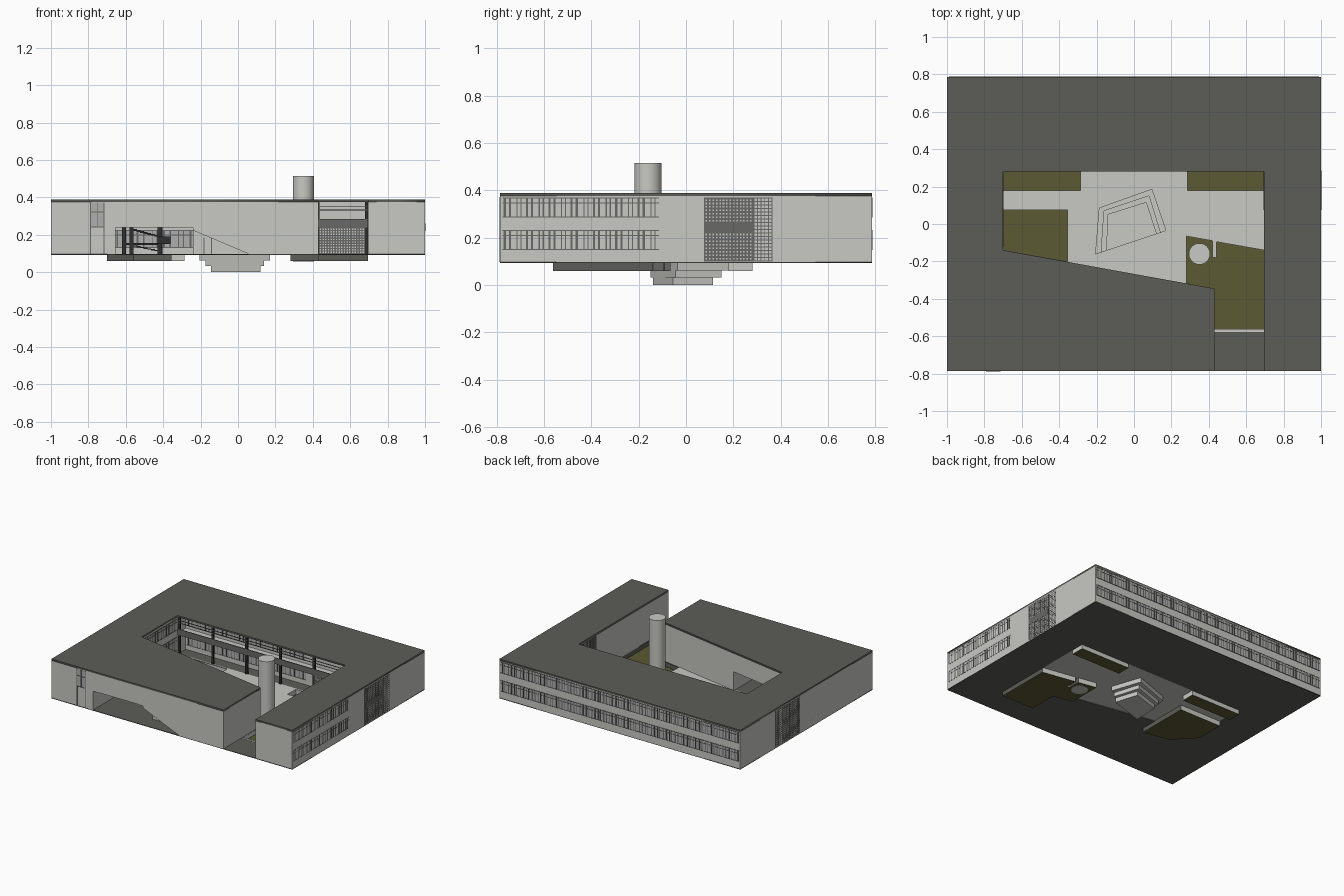
import bpy, bmesh
from mathutils import Matrix, Vector

if "Cube" in bpy.data.objects:
    bpy.data.objects.remove(bpy.data.objects["Cube"])


def material(name, rgb):
    m = bpy.data.materials.new(name)
    m.use_nodes = True
    m.diffuse_color = (*rgb, 1)
    m.node_tree.nodes["Principled BSDF"].inputs["Base Color"].default_value = (*rgb, 1)
    return m


LIGHT = material("pale concrete", (.58, .58, .55))
DARK = material("dark grey roofing", (.108, .108, .096))
GRASS = material("olive grass", (.105, .1, .033))
FRAME = material("grey frame", (.14, .14, .135))
PANE = material("pale glass", (.42, .43, .42))
STEEL = material("black steel", (.03, .03, .03))

BASE, TOP = .096, .376
FRONT, BACK = -.785, .785


def finish(name, bm, *mats):
    bmesh.ops.recalc_face_normals(bm, faces=bm.faces)
    me = bpy.data.meshes.new(name)
    bm.to_mesh(me)
    bm.free()
    ob = bpy.data.objects.new(name, me)
    bpy.context.collection.objects.link(ob)
    for m in mats:
        me.materials.append(m)
    return ob


def boxes(name, spans, mat):
    """One object from a list of ((x0, x1), (y0, y1), (z0, z1)) boxes."""
    bm = bmesh.new()
    for span in spans:
        mid = Vector([(a + b) / 2 for a, b in span])
        size = [abs(b - a) for a, b in span]
        bmesh.ops.create_cube(bm, size=1, matrix=Matrix.Translation(mid) @ Matrix.Diagonal((*size, 1)))
    return finish(name, bm, mat)


def slab(name, loops, z0, z1, mat):
    """Flat filled outline; later loops are holes."""
    cu = bpy.data.curves.new(name, "CURVE")
    cu.dimensions, cu.fill_mode, cu.extrude = "2D", "BOTH", (z1 - z0) / 2
    for loop in loops:
        sp = cu.splines.new("POLY")
        sp.points.add(len(loop) - 1)
        for p, (x, y) in zip(sp.points, loop):
            p.co = (x, y, 0, 1)
        sp.use_cyclic_u = True
    ob = bpy.data.objects.new(name, cu)
    bpy.context.collection.objects.link(ob)
    ob.location.z = (z0 + z1) / 2
    cu.materials.append(mat)
    return ob


def prism(name, pts, along, mat):
    """Solid from a closed list of 3D points swept by a vector."""
    bm = bmesh.new()
    f = bm.faces.new([bm.verts.new(p) for p in pts])
    ext = bmesh.ops.extrude_face_region(bm, geom=[f])
    bmesh.ops.translate(bm, vec=along, verts=[v for v in ext["geom"] if isinstance(v, bmesh.types.BMVert)])
    return finish(name, bm, mat)


def pit(name, rings, *mats):
    """Open sunken shell: rings of (outline, z) from the rim down, then a floor."""
    bm = bmesh.new()
    loops = [[bm.verts.new((x, y, z)) for x, y in pts] for pts, z in rings]
    for a, b in zip(loops, loops[1:]):
        n = len(a)
        for i in range(n):
            bm.faces.new((a[i], a[(i + 1) % n], b[(i + 1) % n], b[i]))
    bm.faces.new(loops[-1])
    return finish(name, bm, *mats)


def rect(x0, x1, y0, y1):
    return [(x0, y0), (x1, y0), (x1, y1), (x0, y1)]


# Ground, courtyard paving and roof
courtyard = [(-.7, .28), (.695, .28), (.695, -.57), (.43, -.57), (.43, -.345), (-.7, -.14)]
plaza = [(-.71, .29), (.705, .29), (.705, -.578), (.42, -.578), (.42, -.36), (-.71, -.155)]
back_right_bed = rect(.285, .696, .18, .28)
back_left_bed = rect(-.7, -.285, .18, .28)
left_lawn = [(-.7, .075), (-.355, .075), (-.355, -.2), (-.7, -.14)]
right_lawn = [(.28, -.065), (.42, -.09), (.42, -.18), (.44, -.18), (.44, -.095), (.696, -.14),
              (.696, -.562), (.43, -.562), (.43, -.345), (.28, -.318)]
tiers = [[(-.205, -.16), (-.185, .085), (.095, .185), (.17, -.035)],
         [(-.175, -.15), (-.16, .07), (.08, .15), (.14, -.045)],
         [(-.145, -.14), (-.14, .05), (.065, .115), (.12, -.055)]]
slab("ground_slab", [rect(-1, 1, FRONT, BACK), courtyard], .092, BASE, DARK)
slab("courtyard_paving",
     [plaza, back_right_bed, back_left_bed, left_lawn, right_lawn, tiers[0]], BASE, .098, LIGHT)
slab("roof", [[(-1, FRONT), (.43, FRONT), (.43, -.345), (-.7, -.14), (-.7, .28), (.695, .28),
               (.695, FRONT), (1, FRONT), (1, BACK), (-1, BACK)]], TOP, .388, DARK)

# Sunken lawns: grass floor, pale sides, dark outer sides on the large ones
left_lawn_shell = [(-.7, .075), (-.355, .075), (-.355, -.33), (-.56, -.29), (-.7, -.14)]
for name, outline, large in (("back_right_bed", back_right_bed, False), ("back_left_bed", back_left_bed, False),
                             ("left_lawn", left_lawn_shell, True), ("right_lawn", right_lawn, True)):
    ob = pit(name, [(outline, BASE), (outline, .06)], LIGHT, GRASS, DARK)
    for f in ob.data.polygons:
        if abs(f.normal.z) > .5:
            f.material_index = 1
        elif large and (f.normal.y < -.5 or f.normal.x > .8):
            f.material_index = 2

# Stepped amphitheatre sunk into the paving
levels = [.098, .062, .032, 0]
pit("amphitheatre", [(t, z) for i, t in enumerate(tiers) for z in levels[i:i + 2]], LIGHT)

# Round tower
bm = bmesh.new()
bmesh.ops.create_cone(bm, cap_ends=True, segments=40, radius1=.057, radius2=.057, depth=.457,
                      matrix=Matrix.Translation((.35, -.16, .2865)))
tower = finish("round_tower", bm, LIGHT)
bpy.context.view_layer.objects.active = tower
tower.select_set(True)
bpy.ops.object.shade_smooth_by_angle()

# Wings
wall_z = (BASE, TOP)
boxes("left_side_wing", [((-1, -.7), (FRONT, BACK), wall_z)], LIGHT)
boxes("right_side_wing", [((.695, 1), (FRONT, BACK), wall_z)], LIGHT)
boxes("back_wing", [((-.7, .695), (.38, BACK), wall_z)], LIGHT)
front_wing = prism("front_wing", [(-.7, FRONT, BASE), (.43, FRONT, BASE), (.43, -.345, BASE), (-.7, -.14, BASE)],
                   (0, 0, TOP - BASE), LIGHT)


# Entrance: a passage through the wing and a sloping recess beside it
def cut(target, cutter):
    mod = target.modifiers.new("cut", "BOOLEAN")
    mod.operation, mod.object, mod.solver = "DIFFERENCE", cutter, "EXACT"
    bpy.context.view_layer.objects.active = target
    bpy.ops.object.modifier_apply(modifier=mod.name)
    bpy.data.objects.remove(cutter)


cut(front_wing, boxes("passage_cutter", [((-.655, -.24), (-1, 0), (.05, .238))], LIGHT))
cut(front_wing, prism("recess_cutter", [(-.6, -1, .05), (-.6, -1, .24), (-.28, -1, .24), (.06, -1, BASE),
                                        (.06, -1, .05)], (0, .33, 0), LIGHT))

# Steel stair inside the passage
stair = [((x, x + .02), (-.5, -.48), (BASE, .238)) for x in (-.62, -.58, -.43)]
stair += [((-.43, -.36), (-.55, -.4), (.15, .19)), ((-.62, -.43), (-.5, -.4), (.145, .155))]
for i in range(9):
    x = -.58 + i * .019
    stair.append(((x, x + .021), (-.5, -.4), (.225 - i * .005, .235 - i * .005)))
    stair.append(((x, x + .021), (-.5, -.4), (.14 - i * .004, .147 - i * .004)))
boxes("passage_stair", stair, STEEL)
boxes("recess_door", [((x, x + .005), (-.674, -.668), (BASE, .185)) for x in (-.185, -.145)], FRAME)


# Facade details are laid on a wall plane: axis of its normal, position, outward sign
def on_wall(wall, u, z, depth):
    axis, pos, sign = wall
    d = tuple(sorted((pos - sign * .003, pos + sign * depth)))
    return (d, u, z) if axis == "x" else (u, d, z)


def windows(name, wall, u0, u1, z0, z1, pitch=.1):
    boxes(name + "_glass", [on_wall(wall, (u0, u1), (z0, z1), .001)], PANE)
    bars = [on_wall(wall, (u0, u1), (z, z + .004), .003) for z in (z0, z1 - .004, z0 + .7 * (z1 - z0))]
    n = round((u1 - u0) / pitch)
    step = (u1 - u0) / n
    for i in range(n):
        for off, w in ((.05, .009), (.28, .009), (.62, .005), (.8, .005)):
            u = u0 + (i + off) * step
            bars.append(on_wall(wall, (u, u + w), (z0, z1), .003))
    boxes(name + "_frames", bars, FRAME)


def lattice(name, wall, u0, u1, z0, z1, thick=.006, pitch=.015):
    boxes(name + "_backing", [on_wall(wall, (u0, u1), (z0, z1), .001)], LIGHT)
    bars = []
    for a, b, upright in ((u0, u1, True), (z0, z1, False)):
        n = round((b - a) / pitch)
        for i in range(n + 1):
            s = a + (b - a - thick) * i / n
            u, z = ((s, s + thick), (z0, z1)) if upright else ((u0, u1), (s, s + thick))
            bars.append(on_wall(wall, u, z, .003))
    boxes(name + "_bars", bars, FRAME)


EAST, WEST, NORTH = ("x", .998, 1), ("x", -.998, -1), ("y", BACK, 1)
for level, z0, z1 in (("lower", .148, .232), ("upper", .285, .37)):
    windows("back_windows_" + level, NORTH, -.99, .99, z0, z1)
    windows("side_windows_" + level, EAST, -.775, -.115, z0, z1)
for side, wall in (("left", EAST), ("right", WEST)):
    lattice(side + "_brick_screen", wall, .075, .285, .1, .37, .008)
    lattice(side + "_open_screen", wall, .285, .365, .1, .37, .004)
boxes("left_screen_band", [on_wall(EAST, (.075, .285), (.22, .26), .004)], FRAME)
boxes("right_wall_joint", [on_wall(WEST, (-.52, -.05), (.14, .145), .002)], FRAME)

# Tall narrow bay at the front
bay = ("y", FRONT, -1)
boxes("front_bay_glass", [on_wall(bay, (-.79, -.715), (.245, .372), .001)], PANE)
boxes("front_bay_frames", [on_wall(bay, (x, x + .005), (BASE, .372), .003) for x in (-.79, -.72)]
      + [on_wall(bay, (-.755, -.751), (.245, .372), .003)]
      + [on_wall(bay, (-.79, -.715), (z, z + .005), .003) for z in (.24, .32)], FRAME)

# Courtyard gallery: parapet, rails, columns, glazing and brick screen
gallery = ("y", .38, -1)
boxes("gallery_floor", [((-.7, .695), (.29, .38), (.24, .255))], LIGHT)
boxes("gallery_parapet", [((-.7, .695), (.284, .29), (.24, .285))], FRAME)
boxes("gallery_rails", [((-.7, .695), (.284, .288), (z, z + .004)) for z in (.33, .35)], FRAME)
boxes("gallery_columns", [((x, x + .016), (.285, .3), wall_z) for x in (-.698, -.42, -.14, .14, .42, .678)], STEEL)
windows("gallery_windows", gallery, -.69, .3, .13, .225, .14)
windows("gallery_upper_windows", gallery, -.69, .3, .275, .36, .14)
lattice("gallery_screen", ("y", .29, -1), .43, .695, BASE, .24, .007)
lattice("courtyard_left_screen", ("x", .695, -1), .075, .28, BASE, .37, .007)
windows("courtyard_right_windows", ("x", -.7, 1), -.12, .27, .28, .365, .13)
windows("courtyard_right_lower_windows", ("x", -.7, 1), -.12, .27, .13, .23, .13)
